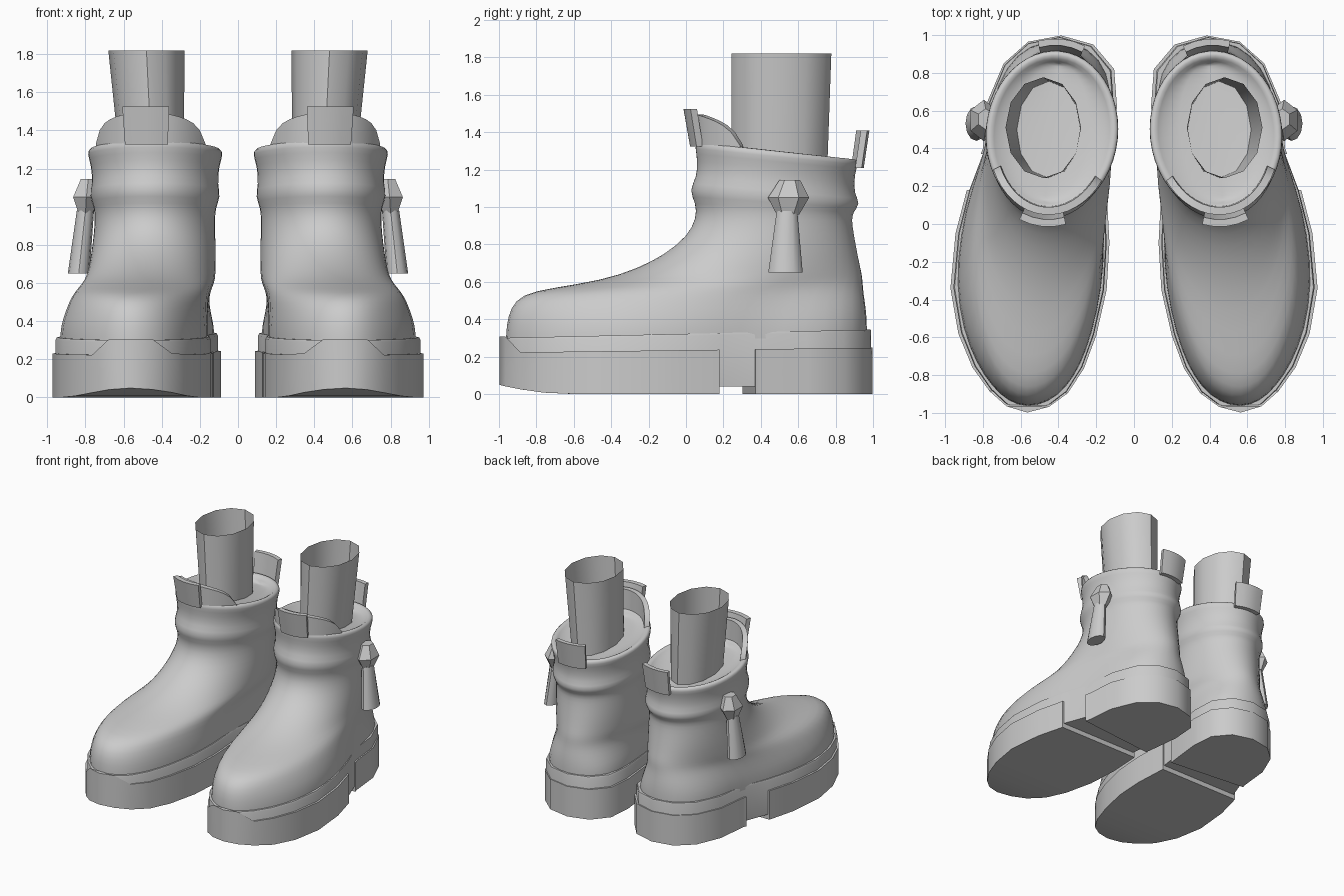
import bpy, bmesh, math

cube = bpy.data.objects.get("Cube")
if cube:
    bpy.data.objects.remove(cube, do_unlink=True)

grey = bpy.data.materials.new("plain_grey")
grey.use_nodes = True
grey.diffuse_color = (0.6, 0.6, 0.6, 1)
grey.node_tree.nodes["Principled BSDF"].inputs["Base Color"].default_value = (0.6, 0.6, 0.6, 1)

# Sole outline of the left boot: toe, outer side, heel, inner side
OUTLINE = [(.565, -.998), (.675, -.965), (.765, -.885), (.855, -.76), (.93, -.58), (.972, -.34),
           (.945, -.05), (.885, .18), (.80, .40), (.775, .65), (.69, .85), (.56, .965),
           (.385, .998), (.215, .95), (.105, .82), (.09, .62), (.115, .40), (.145, .18),
           (.13, -.10), (.145, -.35), (.20, -.59), (.265, -.765), (.35, -.895), (.45, -.968)]
N = len(OUTLINE)
TURN = .105  # toes turned slightly outwards


def turned_oval(mid, reach, half, angle):
    """Point on an oval turned to the boot's direction; angle 0 is the toe end."""
    across, ahead = half * math.sin(angle), reach * math.cos(angle)
    return .485 - TURN * mid + across + TURN * ahead, mid - ahead + TURN * across


def finish(name, bm, angle=40, subdivide=0):
    """Make an object, mirrored to the other foot."""
    bmesh.ops.recalc_face_normals(bm, faces=bm.faces)
    mesh = bpy.data.meshes.new(name)
    bm.to_mesh(mesh)
    bm.free()
    mesh.materials.append(grey)
    obj = bpy.data.objects.new(name, mesh)
    bpy.context.collection.objects.link(obj)
    bpy.ops.object.select_all(action='DESELECT')
    obj.select_set(True)
    bpy.context.view_layer.objects.active = obj
    bpy.ops.object.shade_smooth_by_angle(angle=math.radians(angle))
    if subdivide:
        subsurf = obj.modifiers.new("Smooth", 'SUBSURF')
        subsurf.levels = subsurf.render_levels = subdivide
    mirror = obj.modifiers.new("Other foot", 'MIRROR')
    mirror.use_mirror_merge = False


def loft(rings, cap_start=True, cap_end=True):
    """Skin closed rings; caps are quad strips across the ring."""
    bm = bmesh.new()
    rows = [[bm.verts.new(p) for p in ring] for ring in rings]
    n = len(rows[0])
    for a, b in zip(rows, rows[1:]):
        for i in range(n):
            j = (i + 1) % n
            bm.faces.new((a[i], a[j], b[j], b[i]))
    for row, wanted in ((rows[0], cap_start), (rows[-1], cap_end)):
        if wanted:
            for i in range(n // 2):
                quad = [row[i], row[i + 1], row[n - i - 1], row[(n - i) % n]]
                bm.faces.new(list(dict.fromkeys(quad)))
    return bm


def sole_ring(inset, height):
    """Sole outline drawn in by inset, at a height depending on y."""
    pts = [(.53 + (x - .53) * (1 - inset / .44), y * (1 - inset / 2)) for x, y in OUTLINE]
    return [(x, y, height(y)) for x, y in pts]


def cut(bm, point, normal):
    bmesh.ops.bisect_plane(bm, geom=bm.verts[:] + bm.edges[:] + bm.faces[:],
                           plane_co=point, plane_no=normal, clear_outer=True)
    bmesh.ops.holes_fill(bm, edges=[e for e in bm.edges if e.is_boundary], sides=0)


# Outsole: front block with raised toe bumper, and heel block
def toe_lift(y):
    return .05 * max(0, (-y - .6) / .4) ** 2


def block_top(y):
    return .222 + .013 * (y + 1) + .085 * min(1, max(0, (-.885 - y) / .08))


def welt_top(y):
    return .30 + .0225 * (y + 1)


for name, point, normal in (("front_outsole", (0, .18, 0), (0, 1, 0)),
                            ("heel_block", (.8, .37, 0), (.1, -1, 0))):
    block = loft([sole_ring(0, toe_lift), sole_ring(0, block_top)])
    cut(block, point, normal)
    finish(name, block)

# Welt, also forming the raised arch between the two blocks
finish("welt", loft([sole_ring(.016, lambda y: .04 + toe_lift(y)),
                     sole_ring(.016, lambda y: welt_top(y) - .012),
                     sole_ring(.022, welt_top)]))


# Upper: rings from sole shape to ankle oval
def upper_ring(front, back, z_front, z_back, half, sole_share):
    ring = []
    mid, reach = (front + back) / 2, (back - front) / 2
    for i, (sx, sy) in enumerate(OUTLINE):
        x, y = turned_oval(mid, reach, half, math.tau * i / N)
        x += (.53 + (sx - .53) * half / .44 - x) * sole_share
        y += (mid + sy * reach - y) * sole_share
        k = (y - front) / (back - front)
        ring.append((x, y, z_front + (z_back - z_front) * k))
    return ring


UPPER = [(-.975, .982, .27, .31, .412, 1), (-.972, .982, .37, .38, .41, .95),
         (-.95, .975, .46, .46, .387, .75), (-.89, .962, .535, .53, .365, .45),
         (-.72, .955, .568, .58, .35, .2), (-.45, .95, .61, .63, .337, 0),
         (-.27, .935, .67, .69, .33, 0), (-.12, .92, .745, .76, .325, 0),
         (.005, .90, .845, .86, .318, 0), (.052, .89, .94, .93, .315, 0),
         (.05, .895, 1.02, .97, .318, 0), (.01, .94, 1.09, 1.02, .345, 0),
         (.055, .90, 1.16, 1.07, .328, 0), (.058, .905, 1.25, 1.18, .335, 0),
         (.045, .925, 1.32, 1.23, .358, 0), (.05, .915, 1.35, 1.26, .345, 0),
         (.09, .875, 1.345, 1.255, .305, 0), (.12, .85, 1.29, 1.20, .28, 0)]
finish("boot_upper", loft([upper_ring(*r) for r in UPPER], cap_start=False), 80, subdivide=1)


# Curved plates that follow the shaft: front flap and the two pull tabs
def shaft_plate(name, centre, spread, bottom, top, off_low, off_high, thickness, steps):
    sections = []
    for i in range(steps + 1):
        u = 2 * i / steps - 1
        angle = math.radians(centre + spread * u)
        section = []
        for z, off in ((bottom, off_low + thickness), (top(u), off_high + thickness),
                       (top(u), off_high), (bottom, off_low)):
            section.append((*turned_oval(.48, .43 + off, .335 + off, angle), z))
        sections.append(section)
    finish(name, loft(sections))


shaft_plate("front_flap", 0, 59, 1.30, lambda u: 1.495 - .09 * u ** 2 - .075 * u ** 8,
            -.045, -.04, .04, 16)
shaft_plate("front_pull_tab", 0, 18, 1.325, lambda u: 1.525, -.01, .025, .038, 4)
shaft_plate("back_pull_tab", 180, 18, 1.21, lambda u: 1.41, .005, .035, .035, 4)


# Round parts: leg tube, and the bead and tassel on the outer side
def oval(x, y, z, rx, ry, sides):
    turns = [math.tau * i / sides for i in range(sides)]
    return [(x + rx * math.sin(a), y - ry * math.cos(a), z) for a in turns]


finish("leg_tube", loft([oval(.45, .50, 1.2, .165, .255, 12),
                         oval(.48, .51, 1.82, .20, .267, 12)], False, False))
finish("tassel_bead", loft([oval(.80, .545, .96, .04, .06, 6),
                            oval(.795, .548, 1.05, .08, .11, 6),
                            oval(.785, .555, 1.145, .045, .055, 6)]), angle=20)
finish("tassel", loft([oval(.835, .532, .65, .057, .092, 12),
                       oval(.80, .54, .98, .045, .055, 12)]))
